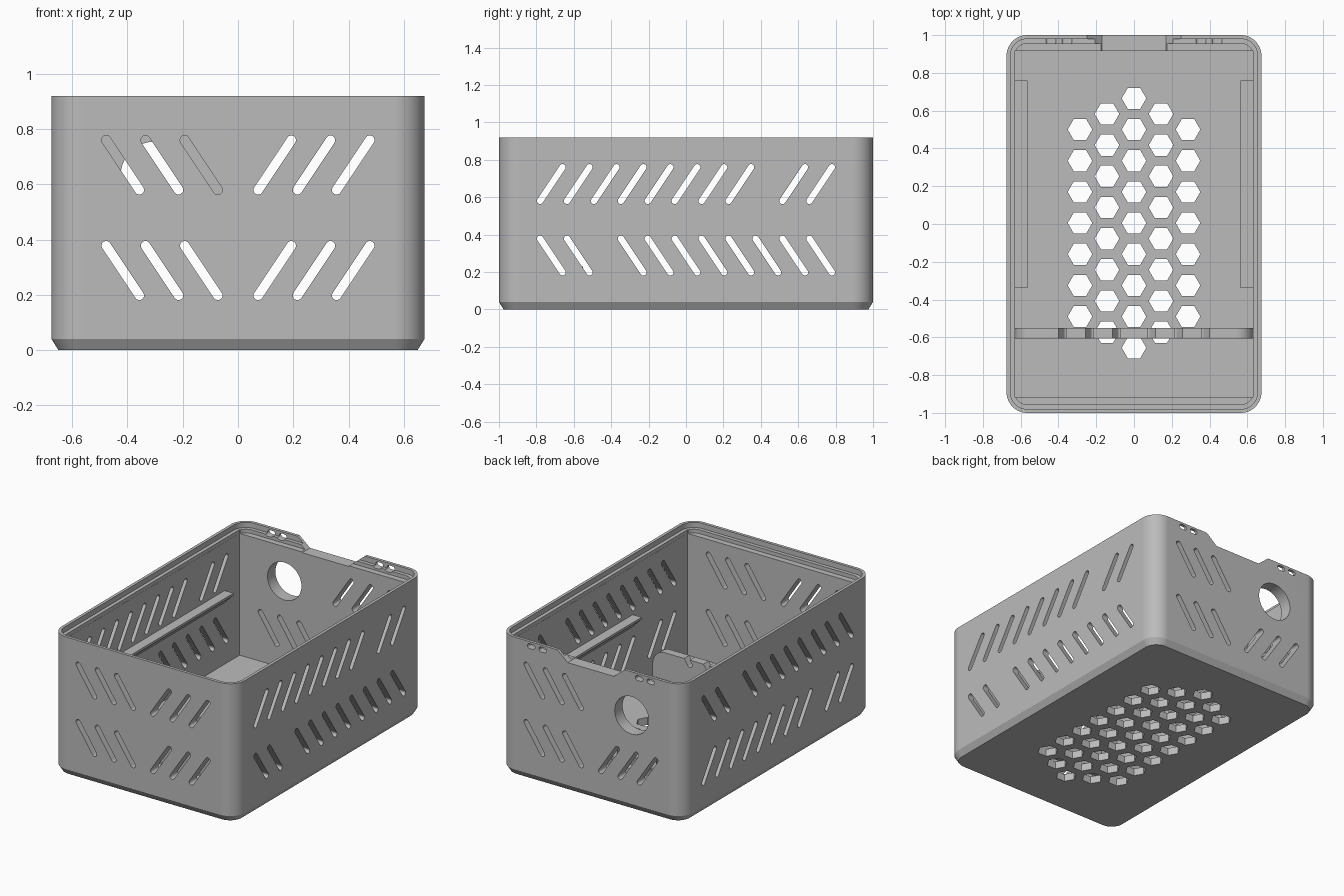
import bpy
import bmesh
from math import sin, cos, pi, atan2

if "Cube" in bpy.data.objects:
    bpy.data.objects.remove(bpy.data.objects["Cube"])

grey = bpy.data.materials.new("plain_grey")
grey.use_nodes = True
grey.diffuse_color = (0.5, 0.5, 0.5, 1)
grey.node_tree.nodes["Principled BSDF"].inputs["Base Color"].default_value = (0.5, 0.5, 0.5, 1)

HX, HY, TOP, FLOOR = 0.675, 1.0, 0.92, 0.05
CAV_X, CAV_Y = 0.63, 0.917


# ---- outlines ----
def rounded_rect(hx, hy, r, n=12):
    pts = []
    for q, (sx, sy) in enumerate([(1, 1), (-1, 1), (-1, -1), (1, -1)]):
        for i in range(n + 1):
            a = pi / 2 * (q + i / n)
            pts.append((sx * (hx - r) + r * cos(a), sy * (hy - r) + r * sin(a)))
    return pts


def ring(cx, cy, r, n):
    return [(cx + r * cos(2 * pi * i / n), cy + r * sin(2 * pi * i / n)) for i in range(n)]


def pill(cx, cy, dx, dy, r=0.017, n=8):
    """Slot outline running from centre -(dx, dy) to centre +(dx, dy)."""
    a0 = atan2(dy, dx) - pi / 2
    pts = []
    for s in (1, -1):
        for i in range(n + 1):
            a = a0 + pi * i / n + (0 if s > 0 else pi)
            pts.append((cx + s * dx + r * cos(a), cy + s * dy + r * sin(a)))
    return pts


# ---- solids ----
def loft(bm, sections, axis="Z"):
    """Skin matching outlines placed at given positions along an axis."""
    place = {"X": lambda u, v, w: (w, u, v),
             "Y": lambda u, v, w: (u, w, v),
             "Z": lambda u, v, w: (u, v, w)}[axis]
    loops = [[bm.verts.new(place(u, v, w)) for u, v in pts] for pts, w in sections]
    faces = [bm.faces.new(loops[0]), bm.faces.new(loops[-1])]
    for a, b in zip(loops, loops[1:]):
        for i in range(len(a)):
            j = (i + 1) % len(a)
            faces.append(bm.faces.new((a[i], a[j], b[j], b[i])))
    bmesh.ops.recalc_face_normals(bm, faces=faces)


def prism(bm, pts, lo, hi, axis="Z"):
    loft(bm, [(pts, lo), (pts, hi)], axis)


def make(name, bm):
    mesh = bpy.data.meshes.new(name)
    bm.to_mesh(mesh)
    bm.free()
    mesh.materials.append(grey)
    ob = bpy.data.objects.new(name, mesh)
    bpy.context.collection.objects.link(ob)
    return ob


def cut(ob, bm):
    """Subtract a cutter mesh from the object and bake the result."""
    tool = make("cutter", bm)
    tool.hide_render = True
    mod = ob.modifiers.new("cut", "BOOLEAN")
    mod.operation, mod.solver, mod.object = "DIFFERENCE", "EXACT", tool
    bpy.context.view_layer.update()
    done = bpy.data.meshes.new_from_object(ob.evaluated_get(bpy.context.evaluated_depsgraph_get()))
    ob.modifiers.clear()
    ob.data = done
    bpy.data.objects.remove(tool)


def finish(ob):
    bpy.ops.object.select_all(action="DESELECT")
    ob.select_set(True)
    bpy.context.view_layer.objects.active = ob
    bpy.ops.object.shade_smooth_by_angle(angle=pi / 6)
    ob.modifiers.new("even_shading", "WEIGHTED_NORMAL").keep_sharp = True


# ---- slot layouts ----
ROWS = (0.288, 0.67)
DX, DZ = 0.06, 0.09


def end_slots(bm, lo, hi, skip_upper_right=False):
    for z in ROWS:
        for s in (-1, 1):
            if skip_upper_right and s < 0 and z == ROWS[1]:
                continue
            for k in range(3):
                prism(bm, pill(s * (0.133 + 0.142 * k), z, s * DX, DZ), lo, hi, "Y")


# ---- open box with chamfered foot ----
bm = bmesh.new()
loft(bm, [(rounded_rect(HX - 0.025, HY - 0.025, 0.085), 0),
          (rounded_rect(HX, HY, 0.11), 0.04),
          (rounded_rect(HX, HY, 0.11), TOP)])
box = make("box_shell", bm)

# square cavity, then the two rounded rim steps
bm = bmesh.new()
square = [(-CAV_X, -CAV_Y), (CAV_X, -CAV_Y), (CAV_X, CAV_Y), (-CAV_X, CAV_Y)]
prism(bm, square, FLOOR, TOP + 0.1)
cut(box, bm)
for inset, z in ((0.044, 0.86), (0.02, 0.885)):
    bm = bmesh.new()
    prism(bm, rounded_rect(HX - inset, HY - inset, 0.11 - inset), z, TOP + 0.1)
    cut(box, bm)

# all wall slots, floor hexagons and the round cable hole
bm = bmesh.new()
for k in range(11):
    y = -0.72 + 0.144 * k
    for lo, hi in ((-0.8, -0.6), (0.6, 0.8)):
        if k != 8:
            prism(bm, pill(y, ROWS[1], DX, DZ), lo, hi, "X")
        if k != 2:
            prism(bm, pill(y, ROWS[0], -DX, DZ), lo, hi, "X")
end_slots(bm, -1.1, -0.88)
end_slots(bm, 0.88, 1.1, skip_upper_right=True)
prism(bm, ring(-0.3, 0.63, 0.125, 40), 0.88, 1.1, "Y")
for col in range(-2, 3):
    count = 9 - abs(col)
    for k in range(count):
        y = 0.005 + 0.165 * (k - (count - 1) / 2)
        prism(bm, ring(0.143 * col, y, 0.065, 6), -0.1, 0.2)
# paired holes in the rear tabs
for s in (-1, 1):
    for x in (0.355, 0.44):
        prism(bm, pill(s * x, 0.89, 0.012, 0, 0.016), 0.88, 1.1, "Y")
cut(box, bm)

# sloped notch between the rear tabs
bm = bmesh.new()
notch = [(-0.17, 0.855), (0.17, 0.855), (0.26, 0.93), (0.26, 1.0), (-0.26, 1.0), (-0.26, 0.93)]
prism(bm, notch, 0.9, 1.1, "Y")
cut(box, bm)
finish(box)

# ---- low divider with rounded top corners, notched by the slots ----
bm = bmesh.new()
R, DIV_TOP = 0.09, 0.23
profile = [(-CAV_X, FLOOR - 0.001), (CAV_X, FLOOR - 0.001)]
for s in (1, -1):
    for i in range(11):
        a = pi / 20 * (i if s > 0 else 10 - i)
        profile.append((s * (CAV_X - R + R * cos(a)), DIV_TOP - R + R * sin(a)))
prism(bm, profile, -0.605, -0.55, "Y")
divider = make("divider", bm)
bm = bmesh.new()
end_slots(bm, -0.7, -0.45)
cut(divider, bm)
finish(divider)

# ---- wedge shelves along both side walls ----
for s, name in ((-1, "right_shelf"), (1, "left_shelf")):
    bm = bmesh.new()
    wedge = [(s * CAV_X, 0.46), (s * 0.565, 0.525), (s * 0.565, 0.54), (s * CAV_X, 0.54)]
    prism(bm, wedge, -0.34, 0.76, "Y")
    make(name, bm)
